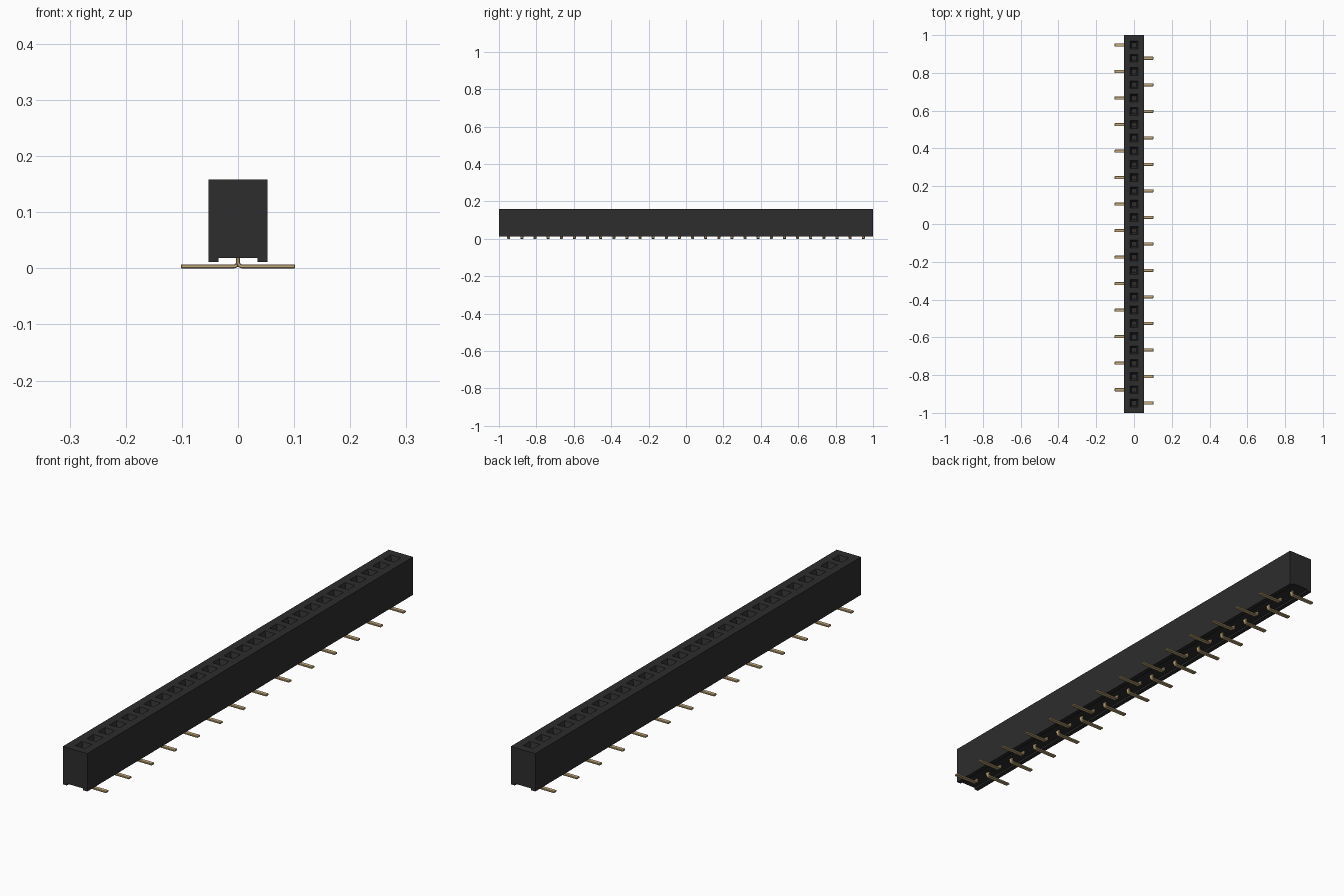
import bpy, bmesh, math
from mathutils import Vector

cube = bpy.data.objects.get("Cube")
if cube:
    bpy.data.objects.remove(cube, do_unlink=True)


def material(name, rgb, roughness, metallic=0.0):
    m = bpy.data.materials.new(name)
    m.use_nodes = True
    m.diffuse_color = (*rgb, 1)
    bsdf = m.node_tree.nodes["Principled BSDF"]
    bsdf.inputs["Base Color"].default_value = (*rgb, 1)
    bsdf.inputs["Roughness"].default_value = roughness
    bsdf.inputs["Metallic"].default_value = metallic
    return m


def add_object(name, bm, mat):
    bmesh.ops.recalc_face_normals(bm, faces=bm.faces)
    mesh = bpy.data.meshes.new(name)
    bm.to_mesh(mesh)
    bm.free()
    mesh.materials.append(mat)
    ob = bpy.data.objects.new(name, mesh)
    bpy.context.collection.objects.link(ob)
    return ob


black = material("black plastic", (0.026, 0.026, 0.026), 0.6)
gold = material("gold contact", (0.55, 0.40, 0.20), 0.4)

COUNT, PITCH = 28, 0.0702
TOP, HOLE = 0.158, 0.021
rows = [(i - (COUNT - 1) / 2) * PITCH for i in range(COUNT)]

# Housing: grooved cross-section lofted along y, with stations at the hole edges
half = [(HOLE, TOP), (0.0525, TOP), (0.0525, 0.011), (0.035, 0.011), (0.035, 0.018)]
profile = half + [(-x, z) for x, z in reversed(half)]
stations = [-1.0] + [y + s * HOLE for y in rows for s in (-1, 1)] + [1.0]

bm = bmesh.new()
rings = [[bm.verts.new((x, y, z)) for x, z in profile] for y in stations]
n = len(profile)
sockets = []
for k, (a, b) in enumerate(zip(rings, rings[1:])):
    for i in range(n):
        j = (i + 1) % n
        face = bm.faces.new((a[i], a[j], b[j], b[i]))
        if i == n - 1 and k % 2 == 1:
            sockets.append(face)
bm.faces.new(rings[0])
bm.faces.new(rings[-1])
bmesh.ops.recalc_face_normals(bm, faces=bm.faces)

# Sockets: a tapered mouth followed by a straight shaft
for size, z in ((0.011, 0.130), (0.011, 0.090)):
    sockets = bmesh.ops.extrude_discrete_faces(bm, faces=sockets)["faces"]
    for f in sockets:
        c = f.calc_center_median()
        for v in f.verts:
            v.co = Vector((math.copysign(size, v.co.x - c.x),
                           c.y + math.copysign(size, v.co.y - c.y), z))
add_object("housing", bm, black)

# Contact pins: bent strips whose feet alternate left and right
T, W, R, TIP, PIN_TOP = 0.007, 0.016, 0.004, 0.102, 0.115


def pin_outline(side):
    cx, cz = T / 2 + R, T + R
    angles = [math.pi + math.pi / 2 * i / 5 for i in range(6)]
    outer = [(cx + (R + T) * math.cos(a), cz + (R + T) * math.sin(a)) for a in angles]
    inner = [(cx + R * math.cos(a), cz + R * math.sin(a)) for a in reversed(angles)]
    pts = [(-T / 2, PIN_TOP)] + outer + [(TIP, 0), (TIP, T)] + inner + [(T / 2, PIN_TOP)]
    return [(side * x, z) for x, z in pts]


def pin_mesh(side):
    bm = bmesh.new()
    a, b = [[bm.verts.new((x, y, z)) for x, z in pin_outline(side)] for y in (-W / 2, W / 2)]
    bm.faces.new(a)
    bm.faces.new(b)
    for i in range(len(a)):
        j = (i + 1) % len(a)
        bm.faces.new((a[i], a[j], b[j], b[i]))
    bmesh.ops.recalc_face_normals(bm, faces=bm.faces)
    # Soften the long edges and the tip
    sharp = [e for e in bm.edges if e.calc_face_angle(0) > math.radians(60)]
    bmesh.ops.bevel(bm, geom=sharp, offset=0.0013, segments=1, affect='EDGES')
    return bm


for i, y in enumerate(rows):
    side = 1 if i % 2 == 0 else -1
    name = "left" if side > 0 else "right"
    pin = add_object(f"contact_pin_{name}_{i // 2 + 1}", pin_mesh(side), gold)
    pin.location.y = y
